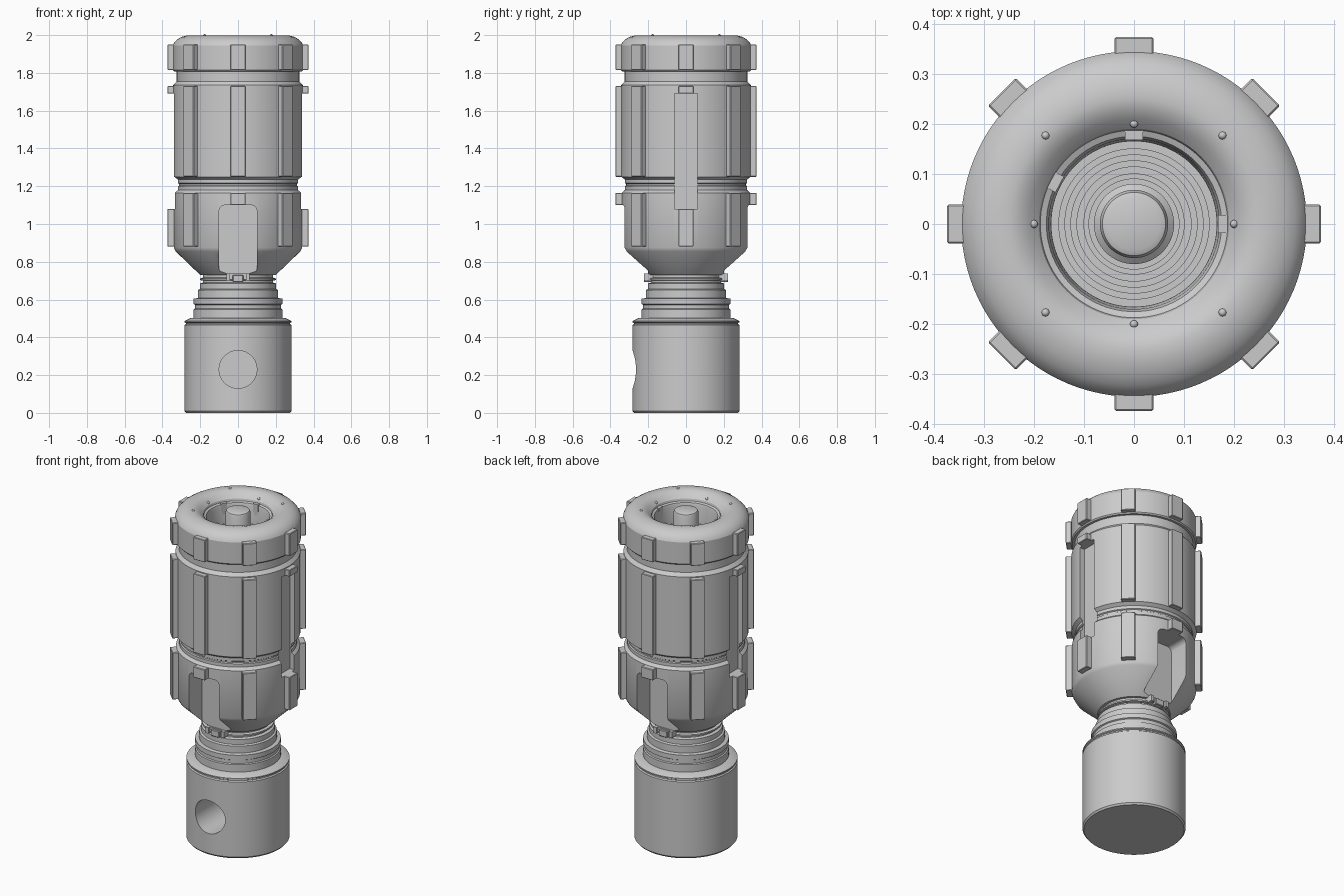
import bpy, bmesh, math
from mathutils import Matrix, Vector

cube = bpy.data.objects.get("Cube")
if cube:
    bpy.data.objects.remove(cube, do_unlink=True)

grey = bpy.data.materials.new("plain grey")
grey.use_nodes = True
grey.diffuse_color = (0.6, 0.6, 0.6, 1)
grey.node_tree.nodes["Principled BSDF"].inputs["Base Color"].default_value = (0.6, 0.6, 0.6, 1)


def finish(name, bm):
    bmesh.ops.recalc_face_normals(bm, faces=bm.faces)
    mesh = bpy.data.meshes.new(name)
    bm.to_mesh(mesh)
    bm.free()
    mesh.materials.append(grey)
    ob = bpy.data.objects.new(name, mesh)
    bpy.context.collection.objects.link(ob)
    return ob


def smooth(ob, angle=30):
    bpy.ops.object.select_all(action="DESELECT")
    ob.select_set(True)
    bpy.context.view_layer.objects.active = ob
    bpy.ops.object.shade_smooth_by_angle(angle=math.radians(angle))


def lathe(name, profile, closed=False, steps=96):
    """Spin (radius, height) points about the z axis."""
    bm = bmesh.new()
    verts = [bm.verts.new((r, 0, z)) for r, z in profile]
    pairs = list(zip(verts, verts[1:]))
    if closed:
        pairs.append((verts[-1], verts[0]))
    edges = [bm.edges.new(p) for p in pairs]
    bmesh.ops.spin(bm, geom=verts + edges, axis=(0, 0, 1), cent=(0, 0, 0),
                   steps=steps, angle=math.tau)
    bmesh.ops.remove_doubles(bm, verts=bm.verts, dist=0.0001)
    return finish(name, bm)


def box(name, low, high, turn=0, bevel=0, axis=None, segments=1):
    """Box between two corners, optionally bevelled and turned about z."""
    bm = bmesh.new()
    bmesh.ops.create_cube(bm, size=1)
    low, high = Vector(low), Vector(high)
    bmesh.ops.scale(bm, vec=high - low, verts=bm.verts)
    bmesh.ops.translate(bm, vec=(low + high) / 2, verts=bm.verts)
    if bevel:
        edges = [e for e in bm.edges if axis is None or
                 abs((e.verts[0].co - e.verts[1].co).normalized()[axis]) > 0.9]
        bmesh.ops.bevel(bm, geom=edges, offset=bevel, segments=segments,
                        profile=0.5, affect="EDGES")
    bm.transform(Matrix.Rotation(turn, 4, "Z"))
    return finish(name, bm)


def cut(ob, cutter):
    mod = ob.modifiers.new("cut", "BOOLEAN")
    mod.operation = "DIFFERENCE"
    mod.solver = "EXACT"
    mod.object = cutter
    bpy.context.view_layer.objects.active = ob
    bpy.ops.object.modifier_apply(modifier=mod.name)
    bpy.data.objects.remove(cutter, do_unlink=True)


# Base cylinder with a round socket in the front
base = lathe("base", [(0, 0), (0.275, 0), (0.283, 0.01), (0.283, 0.465),
                      (0.276, 0.47), (0.276, 0.476), (0.283, 0.48),
                      (0.283, 0.487), (0.25, 0.503), (0, 0.503)])
bm = bmesh.new()
bmesh.ops.create_cone(bm, cap_ends=True, segments=64, radius1=0.1, radius2=0.1, depth=0.3)
bm.transform(Matrix.Translation((0, -0.2, 0.23)) @ Matrix.Rotation(math.pi / 2, 4, "X"))
cut(base, finish("socket_cutter", bm))
smooth(base)

# Stepped neck
neck = lathe("neck", [(0, 0.49), (0.235, 0.49), (0.235, 0.548), (0.228, 0.552),
                      (0.228, 0.572), (0.235, 0.576), (0.235, 0.605),
                      (0.213, 0.608), (0.213, 0.65), (0.202, 0.655),
                      (0.202, 0.685), (0.185, 0.69), (0.185, 0.70),
                      (0.2, 0.703), (0.2, 0.712), (0.185, 0.716),
                      (0.185, 0.75), (0, 0.75)])
smooth(neck)

# Grip body: funnel, lower band, groove, upper band and a stepped inner well
well = []
for i, r in enumerate((0.15, 0.138, 0.126, 0.114, 0.1, 0.09)):
    z = 1.78 - 0.03 * i
    well += [(r, z), (r, z - 0.03)]
grip = lathe("grip", [(0, 0.73), (0.2, 0.73), (0.33, 0.855), (0.34, 0.875),
                      (0.34, 1.165), (0.323, 1.18), (0.323, 1.2),
                      (0.317, 1.204), (0.317, 1.212), (0.323, 1.216),
                      (0.323, 1.235), (0.343, 1.25), (0.343, 1.735),
                      (0.325, 1.755), (0.325, 1.83), (0.165, 1.83),
                      (0.165, 1.78)] + well + [(0, 1.6)])
for side in (0, math.pi):
    # Tall slots left and right, rounded scoops front and back
    cut(grip, box("slot_cutter", (0.305, -0.06, 1.08), (0.5, 0.06, 1.69), side))
    cut(grip, box("scoop_cutter", (0.2, -0.1, 0.735), (0.5, 0.1, 1.1),
                  side + math.pi / 2, 0.03, 0, 5))
smooth(grip)

# Rounded ring cap
cap = lathe("cap", [(0.32, 1.808), (0.339, 1.808), (0.345, 1.815), (0.345, 1.945),
                    (0.338, 1.96), (0.322, 1.977), (0.3, 1.99), (0.275, 1.997),
                    (0.25, 1.999), (0.23, 1.994), (0.21, 1.982), (0.19, 1.962),
                    (0.187, 1.95), (0.175, 1.945), (0.17, 1.93), (0.165, 1.808)], True)
smooth(cap, 25)

# Centre pin standing in the well
pin = lathe("centre_pin", [(0, 1.55), (0.08, 1.55), (0.08, 1.72), (0.068, 1.73),
                           (0.068, 1.97), (0.063, 1.981), (0.052, 1.986), (0, 1.986)])
smooth(pin)

# Eight grip ribs per band, shortened where slots and scoops interrupt them
for i in range(8):
    turn = i * math.pi / 4
    spans = {"cap": (1.815, 1.95), "upper": (1.25, 1.73), "lower": (0.88, 1.165)}
    if i % 4 == 0:
        spans["upper"] = (1.69, 1.73)
        spans["lower"] = (0.88, 1.08)
    elif i % 4 == 2:
        spans["lower"] = (1.1, 1.165)
    for band, (z0, z1) in spans.items():
        box(f"{band}_rib_{i + 1}", (0.325, -0.039, z0), (0.373, 0.039, z1), turn, 0.003)

    # Small studs on the cap, alternating between an inner and outer circle
    r, z = (0.25, 1.997) if i % 2 else (0.2, 1.973)
    bm = bmesh.new()
    bmesh.ops.create_uvsphere(bm, u_segments=16, v_segments=8, radius=0.008)
    bm.transform(Matrix.Translation((r * math.cos(turn), r * math.sin(turn), z)))
    smooth(finish(f"stud_{i + 1}", bm), 60)

# Keys inside the mouth of the cap
for i, degrees in enumerate((0, 90, 152)):
    box(f"mouth_key_{i + 1}", (0.168, -0.018, 1.83), (0.187, 0.018, 1.952),
        math.radians(degrees))

# Latches under the scoops: a plate with a raised tongue between two lugs
for name, turn in (("front", -math.pi / 2), ("back", math.pi / 2)):
    box(f"{name}_latch_plate", (0.15, -0.06, 0.705), (0.208, 0.06, 0.737), turn)
    box(f"{name}_latch_tongue", (0.15, -0.028, 0.692), (0.222, 0.028, 0.73), turn, 0.003)
    for s in (-1, 1):
        box(f"{name}_latch_lug", (0.15, s * 0.052 - 0.01, 0.7),
            (0.222, s * 0.052 + 0.01, 0.737), turn)
